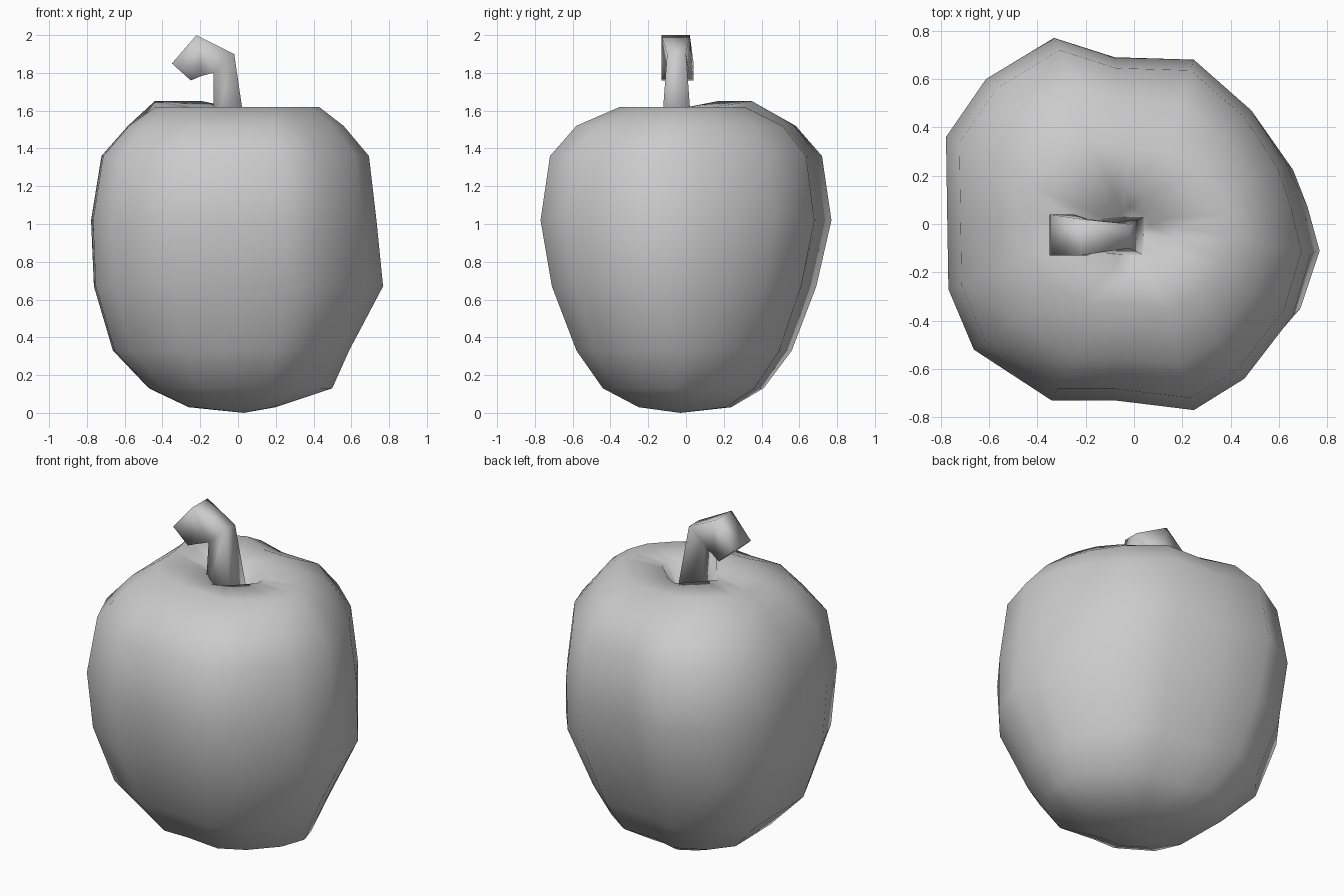
import bpy, bmesh, math

cube = bpy.data.objects.get("Cube")
if cube:
    bpy.data.objects.remove(cube, do_unlink=True)

GREY = (0.6, 0.6, 0.6, 1.0)
grey = bpy.data.materials.new("plain grey")
grey.use_nodes = True
grey.diffuse_color = GREY
grey.node_tree.nodes["Principled BSDF"].inputs["Base Color"].default_value = GREY


def loft(name, rings, bottom=None, top=None):
    """Skin closed rings of equal length; close each end with a point or a cap."""
    bm = bmesh.new()
    loops = [[bm.verts.new(p) for p in ring] for ring in rings]
    n = len(loops[0])
    for a, b in zip(loops, loops[1:]):
        for i in range(n):
            j = (i + 1) % n
            bm.faces.new((a[i], a[j], b[j], b[i]))
    for loop, tip in ((loops[0], bottom), (loops[-1], top)):
        if tip is None:
            bm.faces.new(loop)
        else:
            v = bm.verts.new(tip)
            for i in range(n):
                bm.faces.new((loop[i], loop[(i + 1) % n], v))
    bmesh.ops.recalc_face_normals(bm, faces=bm.faces)
    for f in bm.faces:
        f.smooth = True
    mesh = bpy.data.meshes.new(name)
    bm.to_mesh(mesh)
    bm.free()
    mesh.materials.append(grey)
    obj = bpy.data.objects.new(name, mesh)
    bpy.context.collection.objects.link(obj)
    return obj


# Lobed outline of the fruit seen from above, counter-clockwise
outline = [(0.77, -0.12), (0.72, 0.08), (0.66, 0.25), (0.51, 0.47), (0.26, 0.68),
           (-0.08, 0.69), (-0.33, 0.77), (-0.61, 0.60), (-0.775, 0.36),
           (-0.77, 0.03), (-0.765, -0.27), (-0.66, -0.52), (-0.34, -0.73),
           (-0.08, -0.73), (0.26, -0.77), (0.48, -0.64), (0.69, -0.38)]

# Height, then reach towards -x, +x, -y, +y
levels = [(0.03, 0.26, 0.20, 0.25, 0.24),
          (0.13, 0.47, 0.50, 0.44, 0.41),
          (0.33, 0.66, 0.59, 0.58, 0.56),
          (0.67, 0.76, 0.77, 0.71, 0.69),
          (1.02, 0.775, 0.735, 0.77, 0.77),
          (1.36, 0.72, 0.695, 0.72, 0.72),
          (1.52, 0.58, 0.56, 0.58, 0.58),
          (1.62, 0.44, 0.43, 0.35, 0.35)]

body = []
for z, left, right, front, back in levels:
    ring = []
    for x, y in outline:
        # The back shoulder on one side stands a little higher
        bump = 0.03 if z > 1.6 and x < -0.3 and y > 0.3 else 0
        ring.append((x * (right if x > 0 else left) / 0.772,
                     y * (back if y > 0 else front) / 0.77, z + bump))
    body.append(ring)

# Diamond-shaped dimple around the stem
for size, z in ((0.20, 1.61), (0.11, 1.50)):
    ring = []
    for x, y in outline:
        a = math.atan2(y, x)
        r = size / (abs(math.cos(a)) + abs(math.sin(a)))
        ring.append((-0.01 + r * math.cos(a), -0.03 + r * math.sin(a), z))
    body.append(ring)
loft("fruit_body", body, bottom=(0.03, -0.03, 0.0), top=(-0.03, -0.04, 1.48))

# Bent square stem: inner (x, z), outer (x, z), y range
sections = [((-0.13, 1.49), (0.04, 1.49), (-0.13, 0.03)),
            ((-0.13, 1.80), (-0.02, 1.90), (-0.10, 0.00)),
            ((-0.19, 1.785), (-0.22, 2.00), (-0.13, 0.02)),
            ((-0.25, 1.76), (-0.35, 1.85), (-0.13, 0.04))]
loft("stem", [[(a[0], y0, a[1]), (b[0], y0, b[1]), (b[0], y1, b[1]), (a[0], y1, a[1])]
              for a, b, (y0, y1) in sections])
